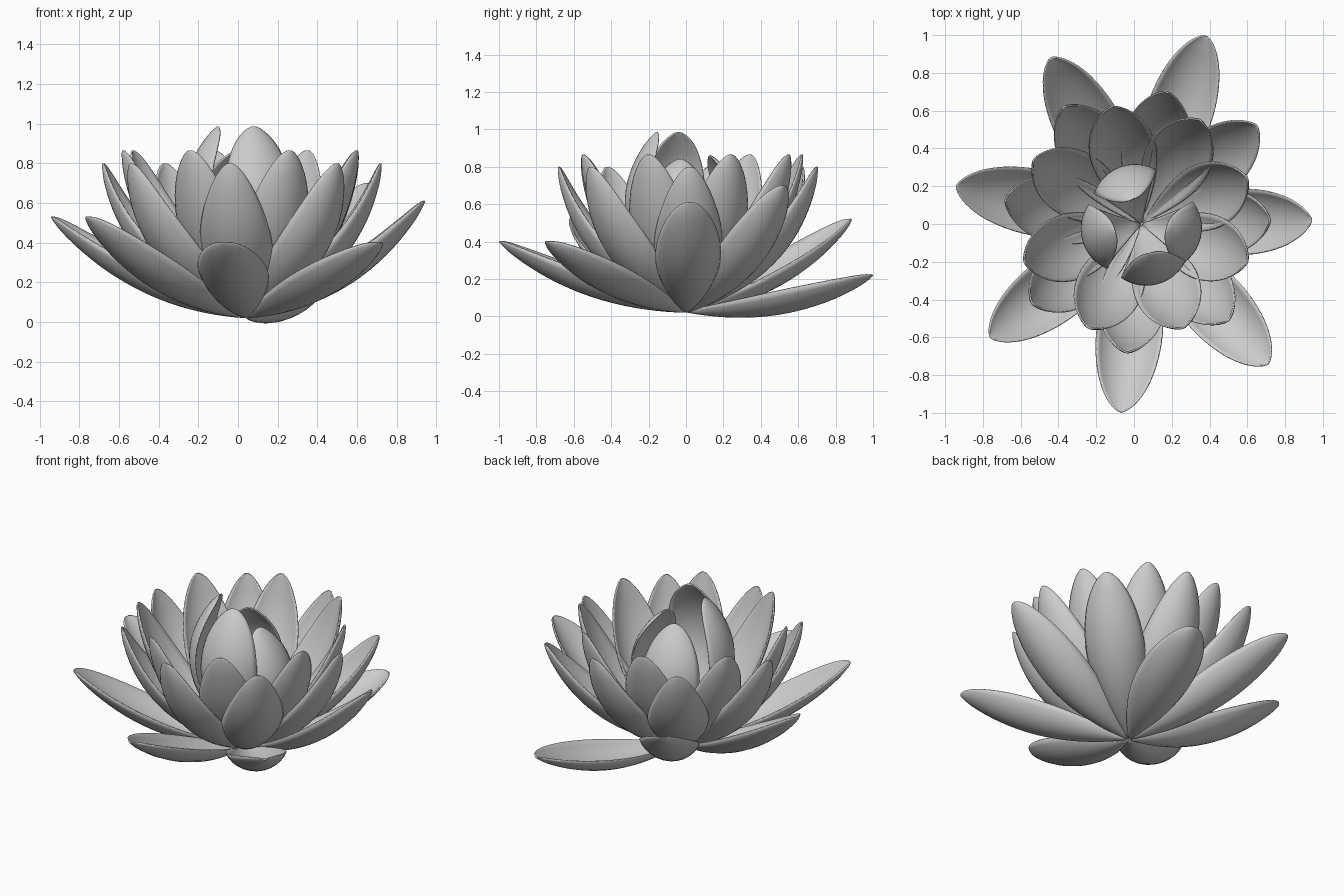
import bpy, bmesh, math
from mathutils import Vector

if "Cube" in bpy.data.objects:
    bpy.data.objects.remove(bpy.data.objects["Cube"])

CENTRE = Vector((0.04, 0.0, 0.0))
ROWS, COLS = 26, 12
EXT = 1.18  # where the width taper would reach zero, beyond the rounded tip


def petal(name, tip, ctrl_r, ctrl_z, width, base_z=0.032, p=0.92, q=0.97, cup=65):
    """Cupped petal swept along a quadratic curve from the flower centre to its tip."""
    tip = Vector(tip)
    flat = Vector((tip.x - CENTRE.x, tip.y - CENTRE.y, 0))
    out = flat.normalized()
    side = Vector((-out.y, out.x, 0))
    a, b, c = (0.01, base_z), (ctrl_r, ctrl_z), (flat.length, tip.z)
    peak = EXT * p / (p + q)
    bm = bmesh.new()
    grid = []
    for i in range(ROWS + 1):
        t = math.sin(i / ROWS * math.pi / 2) ** 1.2      # denser rows at the tip
        r, z = ((1 - t) ** 2 * a[k] + 2 * t * (1 - t) * b[k] + t * t * c[k] for k in (0, 1))
        dr, dz = ((1 - t) * (b[k] - a[k]) + t * (c[k] - b[k]) for k in (0, 1))
        n = (out * -dz + Vector((0, 0, dr))).normalized()  # inner side of the petal
        w = (t / peak) ** p * ((EXT - t) / (EXT - peak)) ** q * math.sqrt(max(0, 1 - t ** 14))
        w = width * max(w, 0.06)
        half = math.radians(cup) * (1 - 0.4 * t ** 4)      # flatter toward the tip
        rad = w / math.sin(half)
        row = []
        for j in range(COLS + 1):
            ang = half * (2 * j / COLS - 1)
            row.append(bm.verts.new(CENTRE + out * r + Vector((0, 0, z))
                                    + side * rad * math.sin(ang) + n * rad * (1 - math.cos(ang))))
        grid.append(row)
    for i in range(ROWS):
        for j in range(COLS):
            bm.faces.new((grid[i][j], grid[i + 1][j], grid[i + 1][j + 1], grid[i][j + 1]))
    bmesh.ops.recalc_face_normals(bm, faces=bm.faces)
    mesh = bpy.data.meshes.new(name)
    bm.to_mesh(mesh)
    bm.free()
    ob = bpy.data.objects.new(name, mesh)
    bpy.context.collection.objects.link(ob)
    # thickness fades to a thin rim
    group = ob.vertex_groups.new(name="body")
    for v in mesh.vertices:
        i, j = divmod(v.index, COLS + 1)
        s = 2 * j / COLS - 1
        group.add([v.index], (1 - s * s) * min(1, (ROWS - i) / 6), 'REPLACE')
    mod = ob.modifiers.new("thickness", 'SOLIDIFY')
    mod.thickness = 0.024
    mod.offset = 0
    mod.vertex_group = "body"
    mod.thickness_vertex_group = 0.3
    bpy.context.view_layer.objects.active = ob
    ob.select_set(True)
    bpy.ops.object.shade_smooth_by_angle(angle=math.radians(50))
    ob.select_set(False)


# Outer spreading petals: tip position, control height
outer = [((0.38, 0.995, 0.22), -0.07), ((-0.44, 0.88, 0.52), 0.07),
         ((-0.94, 0.20, 0.53), 0.07), ((-0.76, -0.60, 0.53), 0.07),
         ((-0.07, -0.995, 0.40), 0.05), ((0.71, -0.74, 0.40), 0.05),
         ((0.94, 0.02, 0.61), 0.09), ((0.65, 0.52, 0.70), 0.16)]
for tip, cz in outer:
    petal("outer_petal", tip, 0.60, cz, 0.173)

# Middle ring (the gap at the back right is filled by the steepest outer petal)
middle = [(0.17, 0.70), (-0.37, 0.62), (-0.68, 0.13), (-0.54, -0.42),
          (-0.04, -0.68), (0.50, -0.51), (0.72, 0.02)]
for x, y in middle:
    reach = math.hypot(x - CENTRE.x, y)
    petal("middle_petal", (x, y, 0.80), reach * 0.88, 0.22, 0.18, p=0.85, q=1.12, cup=58)

# Upright ring, set between the middle petals
upright = [(-0.12, 0.62), (0.35, 0.55), (-0.53, 0.34), (-0.58, -0.20),
           (-0.24, -0.55), (0.26, -0.55), (0.60, -0.20), (0.60, 0.24)]
for x, y in upright:
    reach = math.hypot(x - CENTRE.x, y)
    petal("upright_petal", (x, y, 0.865), reach * 0.86, 0.25, 0.175, p=0.95, q=1.1, cup=55)

# Inner bud petals curling toward the middle
for tip in [(0.08, -0.155, 0.985), (-0.10, -0.04, 0.985), (-0.01, 0.13, 0.86), (0.17, -0.03, 0.84)]:
    petal("inner_petal", tip, 0.54, tip[2] * 0.55, 0.175, p=0.9, q=0.85, cup=48)
